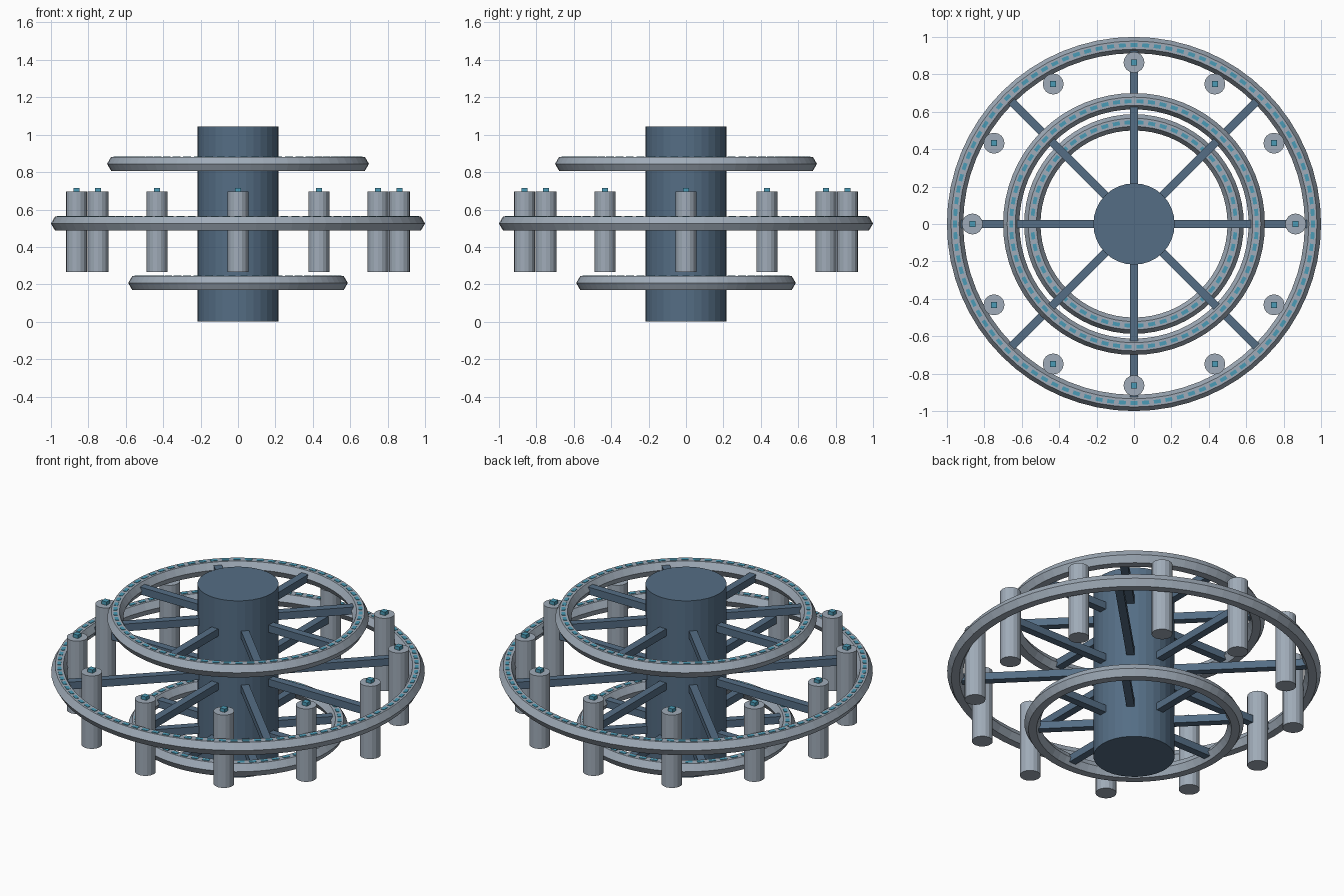
import bpy
import bmesh
from math import cos, sin, pi, tau
from mathutils import Matrix

cube = bpy.data.objects.get("Cube")
if cube:
    bpy.data.objects.remove(cube, do_unlink=True)


def material(name, colour):
    mat = bpy.data.materials.new(name)
    mat.use_nodes = True
    rgba = (*colour, 1)
    mat.diffuse_color = rgba
    mat.node_tree.nodes["Principled BSDF"].inputs["Base Color"].default_value = rgba
    return mat


STEEL = material("dark_blue_steel", (0.09, 0.155, 0.235))
HULL = material("pale_grey_hull", (0.35, 0.41, 0.48))
GLOW = material("cyan_lights", (0.07, 0.33, 0.47))

UNIT = 1 / 23          # module size that all parts share
HUB_HEIGHT = 24 * UNIT


def finish(bm, name, mat):
    bmesh.ops.recalc_face_normals(bm, faces=bm.faces)
    mesh = bpy.data.meshes.new(name)
    bm.to_mesh(mesh)
    bm.free()
    mesh.materials.append(mat)
    obj = bpy.data.objects.new(name, mesh)
    bpy.context.collection.objects.link(obj)
    return obj


def cylinder(name, radius, z0, z1, sides, mat, x=0, y=0):
    bm = bmesh.new()
    bmesh.ops.create_cone(bm, cap_ends=True, segments=sides, radius1=radius,
                          radius2=radius, depth=z1 - z0,
                          matrix=Matrix.Translation((x, y, (z0 + z1) / 2)))
    return finish(bm, name, mat)


def add_box(bm, centre, size, turn=0.0):
    # The box is placed first, then swung about the hub axis
    m = (Matrix.Rotation(turn, 4, "Z") @ Matrix.Translation(centre)
         @ Matrix.Diagonal((*size, 1)))
    bmesh.ops.create_cube(bm, size=1, matrix=m)


def ring(name, major, z, steps=64, sides=6):
    # Hexagonal tube swept round the hub
    bm = bmesh.new()
    loops = []
    for i in range(steps):
        a = tau * i / steps
        loop = []
        for j in range(sides):
            b = tau * j / sides
            r = major + UNIT * cos(b)
            loop.append(bm.verts.new((r * cos(a), r * sin(a), z + UNIT * sin(b))))
        loops.append(loop)
    for i in range(steps):
        p, q = loops[i], loops[(i + 1) % steps]
        for j in range(sides):
            k = (j + 1) % sides
            bm.faces.new((p[j], q[j], q[k], p[k]))
    return finish(bm, name, HULL)


def spokes(name, major, z):
    bm = bmesh.new()
    start, end = 4 * UNIT, major - 0.5 * UNIT
    for i in range(8):
        add_box(bm, ((start + end) / 2, 0, z), (end - start, UNIT, UNIT), i * pi / 4)
    return finish(bm, name, STEEL)


def rim_lights(name, major, z):
    # Dashes of light lying on the flat top of a ring
    bm = bmesh.new()
    count = round(major * 100)
    top = z + UNIT * sin(pi / 3)
    for i in range(count):
        add_box(bm, (major, 0, top), (0.02, 0.6 * tau * major / count, 0.005),
                tau * i / count)
    return finish(bm, name, GLOW)


# Central hub
cylinder("hub", 5 * UNIT, 0, HUB_HEIGHT, 32, STEEL)

# Three wheels around the hub
for label, major, z in (("lower", 12.5 * UNIT, 0.207),
                        ("middle", 22 * UNIT, 0.525),
                        ("upper", 15.1 * UNIT, 0.844)):
    ring(label + "_ring", major, z)
    spokes(label + "_spokes", major, z)
    rim_lights(label + "_ring_lights", major, z)

# Pods standing just inside the middle ring, each with a small beacon
POD_ORBIT, POD_TOP = 0.864, 0.695
for i in range(12):
    a = i * tau / 12
    x, y = POD_ORBIT * cos(a), POD_ORBIT * sin(a)
    cylinder(f"pod_{i + 1}", 0.056, 0.265, POD_TOP, 16, HULL, x, y)
    bm = bmesh.new()
    add_box(bm, (x, y, POD_TOP + 0.009), (0.032, 0.032, 0.022))
    finish(bm, f"pod_beacon_{i + 1}", GLOW)
